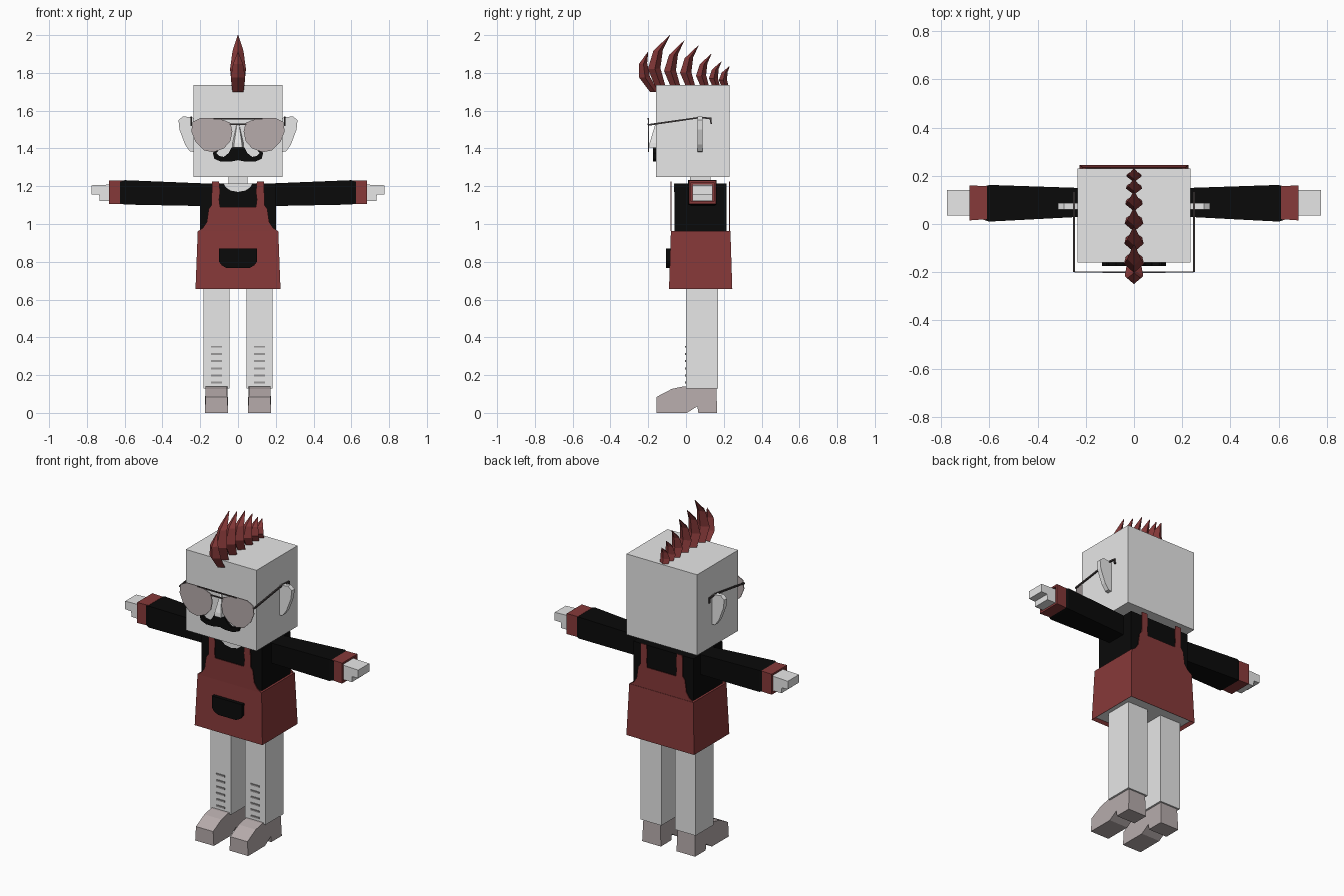
import bpy, bmesh

cube = bpy.data.objects.get("Cube")
if cube:
    bpy.data.objects.remove(cube, do_unlink=True)


def material(name, rgb):
    m = bpy.data.materials.new(name)
    m.use_nodes = True
    color = (*rgb, 1)
    m.diffuse_color = color
    m.node_tree.nodes["Principled BSDF"].inputs["Base Color"].default_value = color
    return m


PALE = material("pale grey", (.8, .8, .8))
RED = material("brick red", (.24, .041, .041))
BLACK = material("black", (.003, .003, .003))
MAUVE = material("mauve grey", (.47, .41, .41))
WIRE = material("dark wire", (.06, .05, .05))
LACE = material("lace grey", (.33, .32, .32))
SIDES = (("left", 1), ("right", -1))


def finish(name, bm, *mats):
    bmesh.ops.recalc_face_normals(bm, faces=bm.faces)
    mesh = bpy.data.meshes.new(name)
    bm.to_mesh(mesh)
    bm.free()
    for m in mats:
        mesh.materials.append(m)
    obj = bpy.data.objects.new(name, mesh)
    bpy.context.collection.objects.link(obj)
    return obj


def skin(rings):
    """Bridge equal rings of points and cap both ends."""
    bm = bmesh.new()
    loops = [[bm.verts.new(p) for p in ring] for ring in rings]
    n = len(loops[0])
    for a, b in zip(loops, loops[1:]):
        for i in range(n):
            j = (i + 1) % n
            bm.faces.new((a[i], a[j], b[j], b[i]))
    bm.faces.new(loops[0])
    bm.faces.new(loops[-1])
    return bm


def prism(name, outline, axis, near, far, mat, side=1):
    """Extrude an outline along x (points are y, z) or y (points are x, z)."""
    if axis == "x":
        rings = [[(side * d, a, b) for a, b in outline] for d in (near, far)]
    else:
        rings = [[(side * a, d, b) for a, b in outline] for d in (near, far)]
    return finish(name, skin(rings), mat)


def box_ring(x0, x1, y0, y1, z):
    return [(x0, y0, z), (x1, y0, z), (x1, y1, z), (x0, y1, z)]


def box(name, x0, x1, y0, y1, z0, z1, mat):
    return finish(name, skin([box_ring(x0, x1, y0, y1, z) for z in (z0, z1)]), mat)


def arm_ring(side, x, y0, y1, z0, z1):
    return [(side * x, y, z) for y, z in ((y0, z0), (y1, z0), (y1, z1), (y0, z1))]


def symmetric(half):
    """Close a half outline that starts and ends on the centre line."""
    return half + [(-x, z) for x, z in reversed(half) if x > 0]


# Head, neck and body
box("head", -.235, .235, -.16, .23, 1.25, 1.735, PALE)
box("neck", -.05, .05, .02, .13, 1.2, 1.26, PALE)
box("shirt", -.2, .2, -.06, .215, .9, 1.215, BLACK)
prism("neckline", symmetric([(0, 1.17), (.04, 1.177), (.065, 1.195), (.075, 1.214), (0, 1.214)]),
      "y", -.064, -.058, PALE)

# Flared skirt with a recessed pale underside
bm = skin([box_ring(-.225, .225, -.09, .245, .655), box_ring(-.213, .213, -.08, .235, .963)])
bm.normal_update()
bm.faces.ensure_lookup_table()
under = min(bm.faces, key=lambda f: f.calc_center_median().z)
bmesh.ops.inset_region(bm, faces=[under], thickness=.02)
bmesh.ops.translate(bm, verts=under.verts, vec=(0, 0, .015))
under.material_index = 1
finish("overall_skirt", bm, RED, PALE)

# Bib and straps, front and back
bib = symmetric([(0, 1.09), (.095, 1.09), (.1, 1.13), (.095, 1.17), (.1, 1.225), (.138, 1.225),
                 (.14, 1.1), (.155, 1.08), (.165, 1.01), (.185, .98), (.212, .962), (0, .962)])
prism("front_bib", bib, "y", -.082, -.077, RED)
prism("back_bib", bib, "y", .228, .233, RED)
prism("pocket", symmetric([(0, .87), (.1, .87), (.1, .8), (.085, .78), (.06, .767), (0, .767)]),
      "y", -.105, -.08, BLACK)

# Legs, laces, shoes, arms and ears come in pairs
shoe_outline = [(-.155, 0), (.005, 0), (.06, .035), (.065, 0), (.165, 0), (.16, .14),
                (-.015, .14), (-.075, .127), (-.155, .085)]
ear_outline = [(.225, 1.56), (.25, 1.565), (.29, 1.57), (.315, 1.55), (.31, 1.5),
               (.28, 1.42), (.255, 1.385), (.225, 1.38)]
lens_outline = [(.04, 1.535), (.075, 1.55), (.13, 1.56), (.2, 1.56), (.24, 1.54), (.247, 1.49),
                (.225, 1.435), (.18, 1.39), (.13, 1.38), (.075, 1.4), (.04, 1.44), (.03, 1.49)]
temple_outline = [(-.2, 1.52), (.075, 1.56), (.125, 1.555), (.13, 1.53), (.137, 1.53),
                  (.134, 1.563), (.075, 1.568), (-.2, 1.529)]
for label, s in SIDES:
    x = s * .114
    box(label + "_leg", x - .069, x + .069, 0, .17, .13, .68, PALE)
    for i in range(6):
        z = .16 + i * .038
        box(f"{label}_lace_{i}", x - .028, x + .028, -.005, .002, z - .005, z + .005, LACE)

    shoe = prism(label + "_shoe", shoe_outline, "x", .052, .176, MAUVE, s)
    for v in shoe.data.vertices:  # narrow the upper
        if v.co.z > .05:
            v.co.x = x + (v.co.x - x) * .92

    # Sleeve with a chamfered end
    finish(label + "_sleeve", skin([
        arm_ring(s, .18, .032, .148, 1.095, 1.215),
        arm_ring(s, .6, .01, .162, 1.103, 1.232),
        arm_ring(s, .625, .018, .154, 1.11, 1.224)]), BLACK)

    # Hollow cuff
    finish(label + "_cuff", skin([
        arm_ring(s, .61, .02, .157, 1.107, 1.23),
        arm_ring(s, .682, .015, .16, 1.107, 1.23),
        arm_ring(s, .682, .027, .147, 1.118, 1.219),
        arm_ring(s, .65, .027, .147, 1.118, 1.219)]), RED)

    hand = [(.64, 1.122), (.733, 1.122), (.735, 1.155), (.775, 1.157), (.775, 1.205), (.64, 1.21)]
    prism(label + "_hand", hand, "y", .035, .14, PALE, s)
    prism(label + "_ear", ear_outline, "y", .06, .088, PALE, s)
    prism(label + "_lens", lens_outline, "y", -.202, -.197, MAUVE, s)
    prism(label + "_temple", temple_outline, "x", .244, .252, WIRE, s)

box("glasses_top_bar", -.13, .13, -.203, -.197, 1.553, 1.56, WIRE)
box("glasses_bridge", -.045, .045, -.203, -.197, 1.525, 1.532, WIRE)

# Wedge nose
finish("nose", skin([
    [(-.03, -.155, 1.405), (.03, -.155, 1.405), (.022, -.195, 1.405), (-.022, -.195, 1.405)],
    [(-.03, -.155, 1.43), (.03, -.155, 1.43), (.02, -.192, 1.43), (-.02, -.192, 1.43)],
    [(-.008, -.155, 1.53), (.008, -.155, 1.53), (.005, -.162, 1.53), (-.005, -.162, 1.53)]]), PALE)

# Curled moustache
prism("moustache", symmetric([
    (0, 1.405), (.035, 1.405), (.05, 1.375), (.075, 1.355), (.1, 1.36), (.115, 1.375), (.105, 1.388),
    (.115, 1.397), (.133, 1.375), (.125, 1.345), (.09, 1.33), (.04, 1.33), (0, 1.338)]),
    "y", -.175, -.155, BLACK)

# Crest of backward-curving spikes: base y, base z, height, lean
SPIKES = [(-.165, 1.7, .21, -.07), (-.13, 1.72, .28, 0), (-.05, 1.72, .25, 0), (.03, 1.72, .225, 0),
          (.105, 1.72, .18, 0), (.165, 1.72, .14, 0), (.212, 1.72, .115, 0)]
# Along each spike: height share, backward offset, half depth, half width
STAGES = [(0, 0, .03, .032), (.36, -.035, .037, .042), (.7, -.015, .028, .029), (1, .045, .002, .002)]
for i, (y, z, height, lean) in enumerate(SPIKES):
    size = height / .28
    rings = []
    for t, back, depth, width in STAGES:
        cy = y + back * size + lean * t
        d, w, cz = depth * size ** .5, width * size ** .3, z + t * height
        rings.append([(0, cy - d, cz), (w, cy, cz), (0, cy + d * .8, cz + d * .3 * t), (-w, cy, cz)])
    finish(f"hair_spike_{i}", skin(rings), RED)
